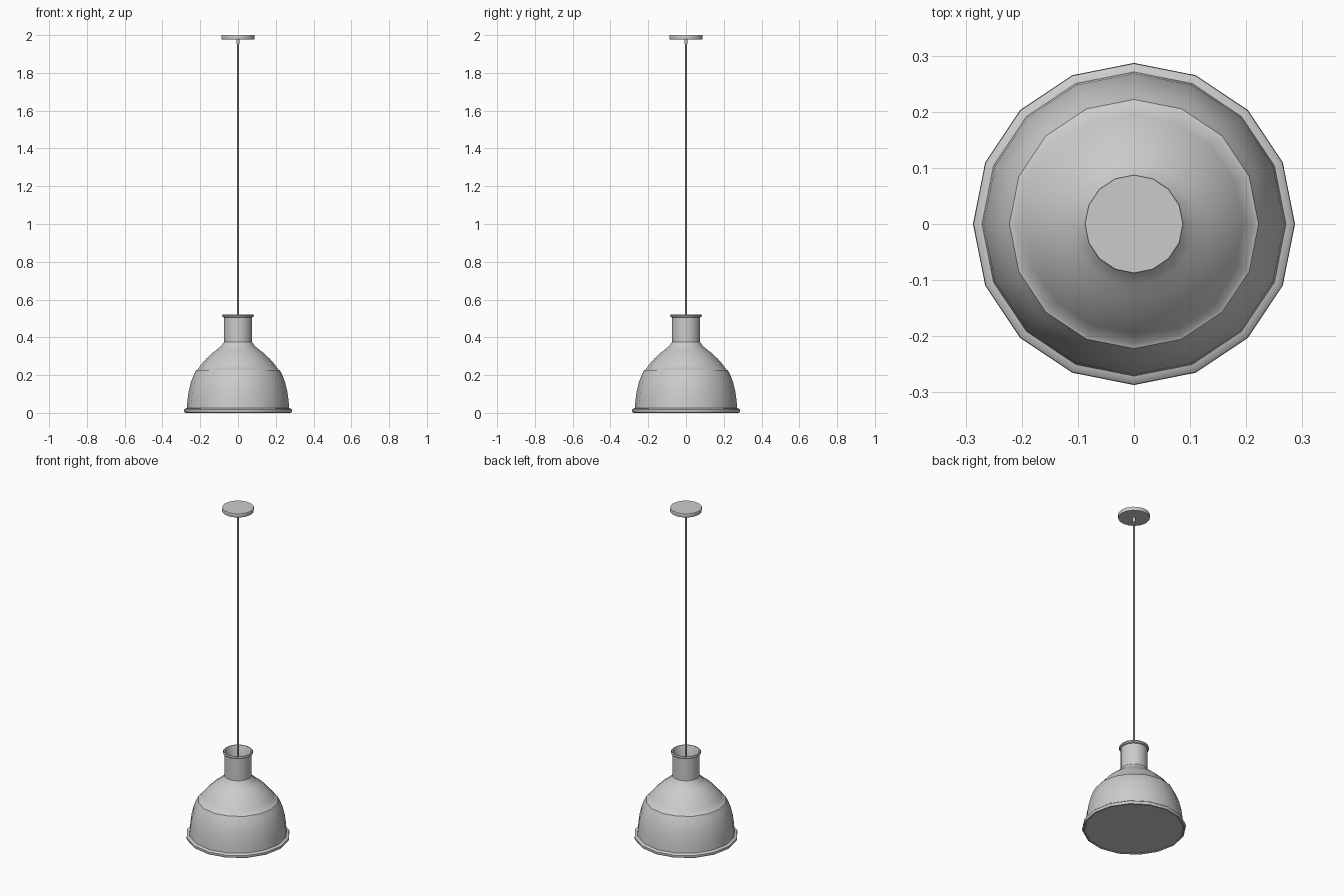
import bpy, bmesh, math

if "Cube" in bpy.data.objects:
    bpy.data.objects.remove(bpy.data.objects["Cube"])

SIDES = 16


def lathe(name, profile, sides=SIDES, angle=35):
    """Revolve (radius, z) points about z; radius 0 makes a pole."""
    bm = bmesh.new()
    rings = []
    for r, z in profile:
        if r == 0:
            rings.append([bm.verts.new((0, 0, z))] * sides)
        else:
            rings.append([bm.verts.new((r * math.cos(2 * math.pi * i / sides),
                                        r * math.sin(2 * math.pi * i / sides), z))
                          for i in range(sides)])
    for a, b in zip(rings, rings[1:]):
        for i in range(sides):
            j = (i + 1) % sides
            bm.faces.new(list(dict.fromkeys((a[i], a[j], b[j], b[i]))))
    mesh = bpy.data.meshes.new(name)
    bm.to_mesh(mesh)
    bm.free()
    ob = bpy.data.objects.new(name, mesh)
    bpy.context.collection.objects.link(ob)
    bpy.ops.object.select_all(action='DESELECT')
    ob.select_set(True)
    bpy.context.view_layer.objects.active = ob
    bpy.ops.object.shade_smooth_by_angle(angle=math.radians(angle))
    return ob


# Bell shade: flat underside, rolled rim, stepped dome, open neck with a floor
lathe("shade", [
    (0, 0.004), (0.272, 0.004), (0.276, 0.0), (0.283, 0.002), (0.287, 0.01),
    (0.286, 0.018), (0.28, 0.023), (0.271, 0.025),
    (0.268, 0.065), (0.261, 0.115), (0.249, 0.165), (0.233, 0.205),
    (0.225, 0.219), (0.222, 0.226), (0.214, 0.229),
    (0.195, 0.256), (0.168, 0.287), (0.138, 0.315), (0.11, 0.337),
    (0.085, 0.358), (0.080, 0.368), (0.075, 0.374),
    (0.075, 0.505), (0.081, 0.508), (0.084, 0.515), (0.081, 0.522),
    (0.074, 0.522), (0.070, 0.515), (0.070, 0.375), (0, 0.375)])

# Hanging cord, running down into the neck
lathe("cord", [(0, 0.375), (0.005, 0.375), (0.005, 1.97), (0, 1.97)], 8, 50)

# Cord grip under the ceiling plate
lathe("cord_grip", [(0, 1.952), (0.008, 1.952), (0.009, 1.956),
                    (0.009, 1.979), (0, 1.979)], 12)

# Ceiling plate
lathe("ceiling_plate", [(0, 1.978), (0.087, 1.978), (0.088, 1.98),
                        (0.088, 1.998), (0.087, 2.0), (0, 2.0)])
